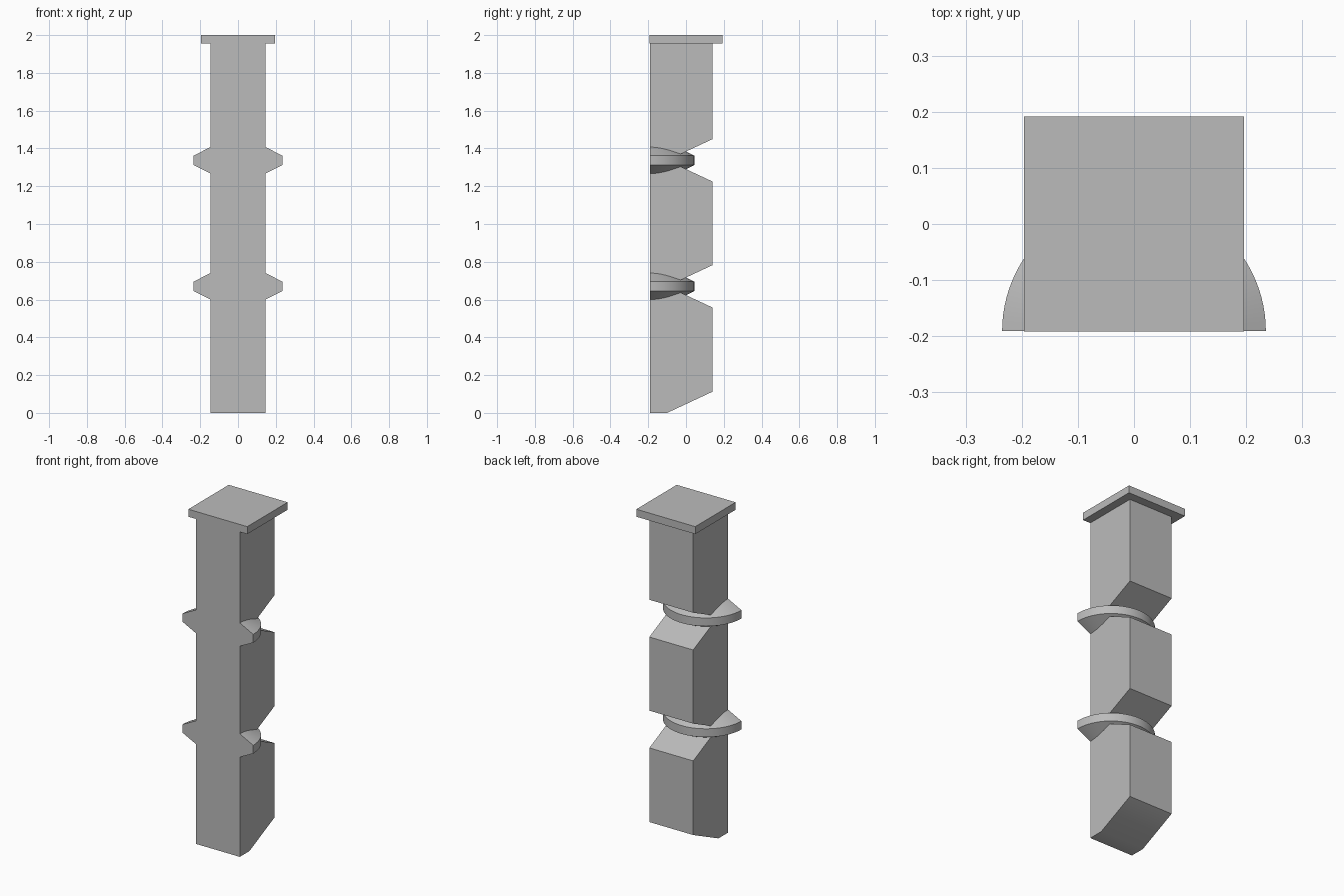
import bpy
import bmesh
from math import cos, sin, pi

if "Cube" in bpy.data.objects:
    bpy.data.objects.remove(bpy.data.objects["Cube"], do_unlink=True)

grey = bpy.data.materials.new("plain_grey")
grey.use_nodes = True
COLOUR = (0.5, 0.5, 0.5, 1)
grey.diffuse_color = COLOUR
grey.node_tree.nodes["Principled BSDF"].inputs["Base Color"].default_value = COLOUR

FRONT = -0.191
BACK = 0.14
HALF = 0.146
NOTCH_Y, NOTCH_H = -0.10, 0.112
LEVELS = (0.67, 1.337)
CAP_Z = 1.955


def loft(name, rings, smooth=True):
    """Join equal closed rings of points into a capped solid."""
    bm = bmesh.new()
    loops = [[bm.verts.new(p) for p in ring] for ring in rings]
    n = len(loops[0])
    for a, b in zip(loops, loops[1:]):
        for i in range(n):
            j = (i + 1) % n
            bm.faces.new((a[i], a[j], b[j], b[i]))
    bm.faces.new(loops[0])
    bm.faces.new(loops[-1])
    bmesh.ops.recalc_face_normals(bm, faces=bm.faces)
    mesh = bpy.data.meshes.new(name)
    bm.to_mesh(mesh)
    bm.free()
    mesh.materials.append(grey)
    obj = bpy.data.objects.new(name, mesh)
    bpy.context.collection.objects.link(obj)
    if smooth:
        bpy.ops.object.select_all(action='DESELECT')
        obj.select_set(True)
        bpy.context.view_layer.objects.active = obj
        bpy.ops.object.shade_smooth_by_angle(angle=pi / 6)
    return obj


# Column: side profile with a V notch at each level, extruded across x
profile = [(FRONT, 0), (NOTCH_Y, 0), (BACK, NOTCH_H)]
for z in LEVELS:
    profile += [(BACK, z - NOTCH_H), (NOTCH_Y, z), (BACK, z + NOTCH_H)]
profile += [(BACK, CAP_Z), (FRONT, CAP_Z)]
loft("column", [[(x, y, z) for y, z in profile] for x in (-HALF, HALF)])

# Collars: half rings with bevelled rims that fill the notches
STEPS = 48
section = [(HALF, -0.07), (0.235, -0.025), (0.235, 0.025), (HALF, 0.07)]
for label, level in zip(("lower", "upper"), LEVELS):
    rings = []
    for k in range(STEPS + 1):
        a = pi * k / STEPS
        rings.append([(r * cos(a), FRONT + r * sin(a), level + h) for r, h in section])
    loft(label + "_collar", rings)

# Cap slab
corners = [(-1, -1), (1, -1), (1, 1), (-1, 1)]
loft("cap", [[(0.196 * x, 0.192 * y, z) for x, y in corners] for z in (CAP_Z, 2)],
     smooth=False)
